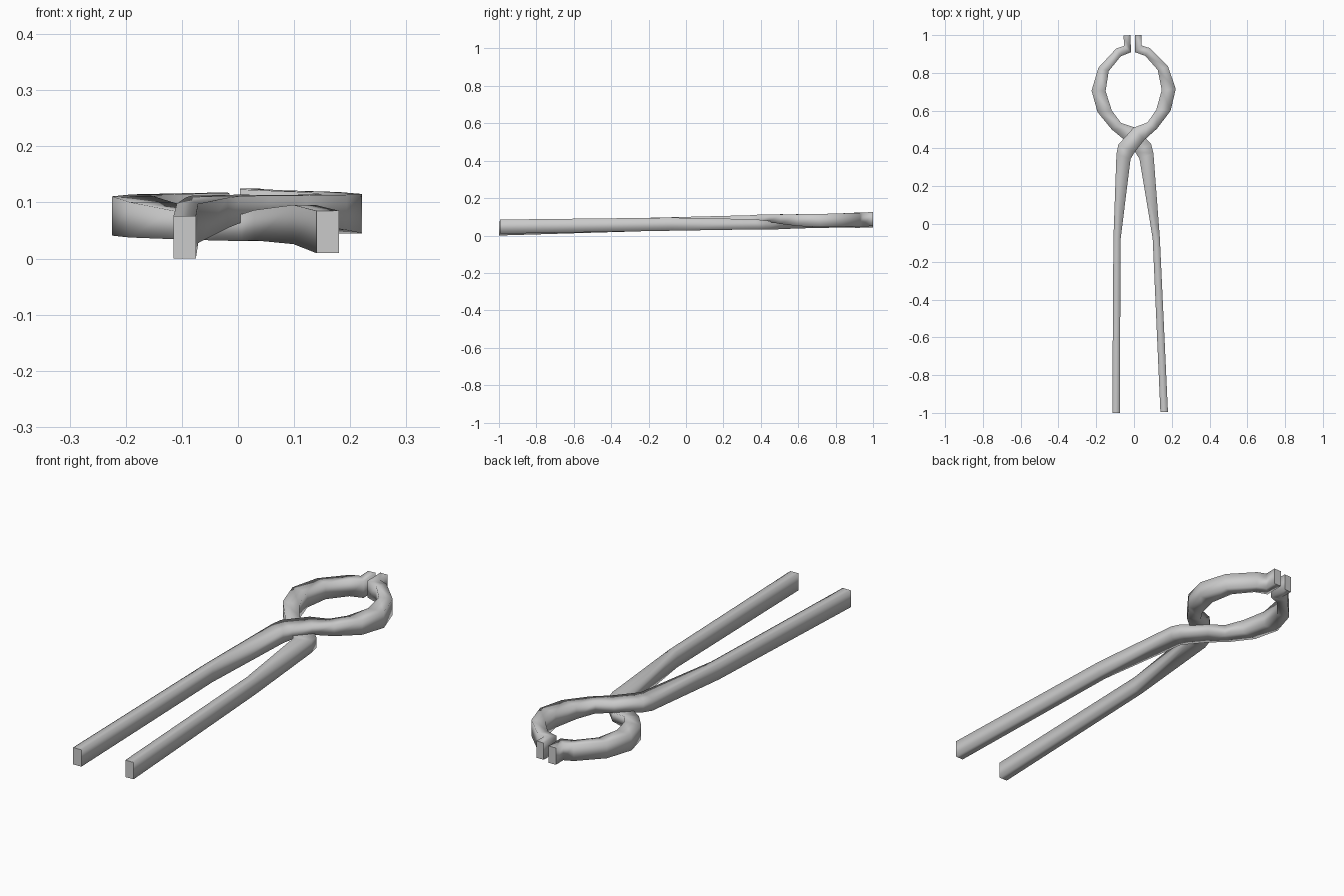
import bpy, bmesh
from mathutils import Matrix, Vector

if "Cube" in bpy.data.objects:
    bpy.data.objects.remove(bpy.data.objects["Cube"])

# Stations along one arm, handle end to jaw tip:
# left edge (x, y), right edge (x, y), bottom and top relative to the tilted mid plane
STATIONS = [
    (-0.115, -1.000, -0.075, -1.000, -0.0425, 0.033),
    (-0.109, -0.080, -0.071, -0.080, -0.034, 0.036),
    (-0.093, 0.370, -0.018, 0.345, -0.016, 0.038),
    (-0.083, 0.420, 0.003, 0.380, -0.008, 0.040),
    (-0.002, 0.510, 0.055, 0.445, 0.000, 0.040),
    (0.072, 0.538, 0.122, 0.505, -0.012, 0.039),
    (0.118, 0.605, 0.194, 0.600, -0.025, 0.038),
    (0.147, 0.710, 0.221, 0.715, -0.033, 0.037),
    (0.126, 0.815, 0.180, 0.835, -0.034, 0.038),
    (0.060, 0.890, 0.082, 0.932, -0.034, 0.039),
    (0.004, 0.910, 0.040, 0.945, -0.034, 0.041),
    (0.004, 1.000, 0.040, 1.000, -0.034, 0.041),
]
PIVOT = Vector((0, 0.62, 0))


def make_arm(name, flip, angle):
    bm = bmesh.new()
    rings = []
    for xl, yl, xr, yr, z0, z1 in STATIONS:
        corners = ((xl, yl, z0), (xr, yr, z0), (xr, yr, z1), (xl, yl, z1))
        rings.append([bm.verts.new(c) for c in corners])
    for a, b in zip(rings, rings[1:]):
        for i in range(4):
            j = (i + 1) % 4
            bm.faces.new((a[i], a[j], b[j], b[i])).smooth = True
    # Flat end caps
    for ring in (rings[0], rings[-1]):
        cap = bm.faces.new(ring)
        for e in cap.edges:
            e.smooth = False
    # Turn over for the second arm, open about the pivot, then tilt
    m = Matrix.Translation(PIVOT) @ Matrix.Rotation(angle, 4, 'Z') @ Matrix.Translation(-PIVOT)
    if flip:
        m = m @ Matrix.Diagonal((-1, 1, -1, 1))
    bmesh.ops.transform(bm, matrix=m, verts=bm.verts)
    for v in bm.verts:
        v.co.z += 0.0632 + 0.0207 * v.co.y
    bmesh.ops.recalc_face_normals(bm, faces=bm.faces)
    mesh = bpy.data.meshes.new(name)
    bm.to_mesh(mesh)
    bm.free()
    obj = bpy.data.objects.new(name, mesh)
    bpy.context.collection.objects.link(obj)
    return obj


# Upper arm: left handle to right jaw; lower arm: right handle to left jaw
make_arm("upper_tong_arm", False, 0.0)
make_arm("lower_tong_arm", True, 0.04)
